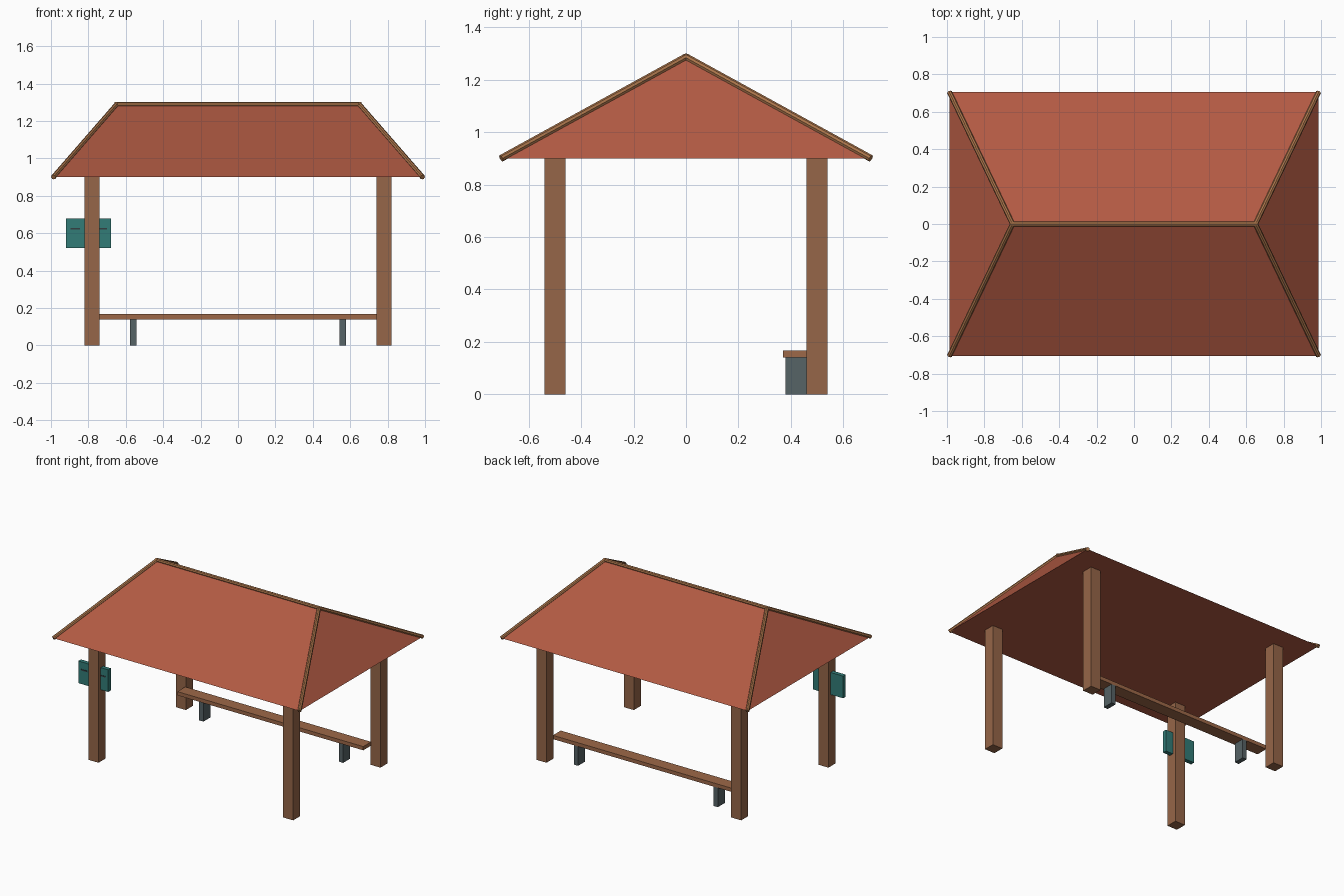
import bpy, bmesh
from mathutils import Vector

cube = bpy.data.objects.get("Cube")
if cube:
    bpy.data.objects.remove(cube, do_unlink=True)


def material(name, rgb):
    lin = [((c / 255 + 0.055) / 1.055) ** 2.4 for c in rgb] + [1.0]
    mat = bpy.data.materials.new(name)
    mat.use_nodes = True
    mat.diffuse_color = lin
    bsdf = next(n for n in mat.node_tree.nodes if n.type == 'BSDF_PRINCIPLED')
    bsdf.inputs["Base Color"].default_value = lin
    bsdf.inputs["Roughness"].default_value = 0.9
    return mat


TILE = material("red roof", (178, 90, 67))
WOOD = material("post wood", (150, 102, 72))
PLANK = material("bench wood", (157, 104, 72))
TRIM = material("trim wood", (170, 116, 74))
STEEL = material("grey steel", (86, 99, 102))
TEAL = material("teal sign", (50, 124, 119))
DARK = material("dark paint", (52, 62, 66))


def finish(name, bm, mat):
    bmesh.ops.recalc_face_normals(bm, faces=bm.faces)
    mesh = bpy.data.meshes.new(name)
    bm.to_mesh(mesh)
    bm.free()
    mesh.materials.append(mat)
    obj = bpy.data.objects.new(name, mesh)
    bpy.context.collection.objects.link(obj)
    return obj


def box(name, low, high, mat):
    low, high = Vector(low), Vector(high)
    bm = bmesh.new()
    bmesh.ops.create_cube(bm, size=1)
    bmesh.ops.scale(bm, vec=high - low, verts=bm.verts)
    bmesh.ops.translate(bm, vec=(low + high) / 2, verts=bm.verts)
    return finish(name, bm, mat)


def pole(name, start, end, radius, mat):
    start, end = Vector(start), Vector(end)
    axis = end - start
    bm = bmesh.new()
    bmesh.ops.create_cone(bm, cap_ends=True, segments=8, radius1=radius,
                          radius2=radius, depth=axis.length)
    obj = finish(name, bm, mat)
    obj.rotation_mode = 'QUATERNION'
    obj.rotation_quaternion = axis.to_track_quat('Z', 'Y')
    obj.location = (start + end) / 2
    return obj


# Closed hip roof with a flat underside
EAVE_X, EAVE_Y, EAVE_Z = 0.987, 0.705, 0.9
RIDGE_X, RIDGE_Z = 0.65, 1.287
bm = bmesh.new()
a, b, c, d = [bm.verts.new((sx * EAVE_X, sy * EAVE_Y, EAVE_Z))
              for sx, sy in ((-1, -1), (1, -1), (1, 1), (-1, 1))]
left = bm.verts.new((RIDGE_X, 0, RIDGE_Z))
right = bm.verts.new((-RIDGE_X, 0, RIDGE_Z))
for face in ((a, b, left, right), (c, d, right, left), (b, c, left),
             (d, a, right), (d, c, b, a)):
    bm.faces.new(face)
finish("roof", bm, TILE)

# Ridge and hip trim
pole("ridge_trim", (-RIDGE_X - 0.01, 0, RIDGE_Z),
     (RIDGE_X + 0.01, 0, RIDGE_Z), 0.0135, TRIM)
for sx, side in ((1, "left"), (-1, "right")):
    for sy, end in ((-1, "front"), (1, "back")):
        pole(f"{end}_{side}_hip_trim", (sx * RIDGE_X, 0, RIDGE_Z),
             (sx * EAVE_X, sy * EAVE_Y, EAVE_Z), 0.0135, TRIM)
        # Corner posts
        x, y = sx * 0.78, sy * 0.5
        box(f"{end}_{side}_post", (x - 0.04, y - 0.04, 0),
            (x + 0.04, y + 0.04, EAVE_Z), WOOD)
    # Bench legs
    x = sx * 0.56
    box(f"{side}_bench_leg", (x - 0.017, 0.38, 0),
        (x + 0.017, 0.46, 0.14), STEEL)

# Bench plank between the back posts
box("bench_seat", (-0.745, 0.37, 0.14), (0.745, 0.46, 0.167), PLANK)

# Sign board through the front right post, with thin painted bars
box("sign_board", (-0.92, -0.515, 0.52), (-0.68, -0.485, 0.68), TEAL)
for i, x in enumerate((-0.87, -0.725)):
    box(f"sign_bar_{i + 1}", (x - 0.025, -0.518, 0.619),
        (x + 0.025, -0.515, 0.628), DARK)
